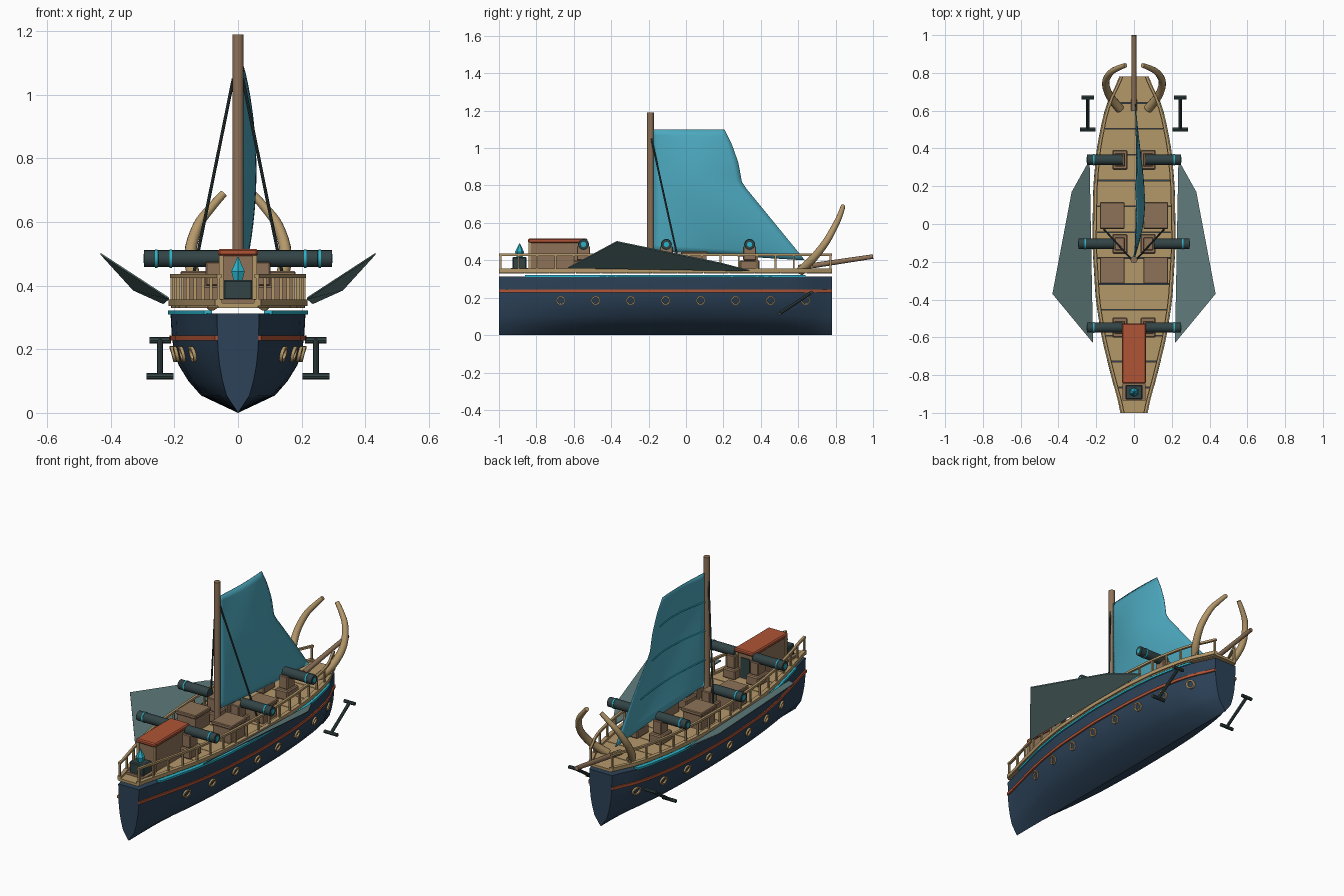
import bpy, bmesh, math
from mathutils import Vector

if "Cube" in bpy.data.objects:
    bpy.data.objects.remove(bpy.data.objects["Cube"])


def mat(name, r, g, b):
    m = bpy.data.materials.new(name)
    lin = [((c / 255 + 0.055) / 1.055) ** 2.4 for c in (r, g, b)]
    m.diffuse_color = (*lin, 1)
    m.use_nodes = True
    m.node_tree.nodes["Principled BSDF"].inputs["Base Color"].default_value = m.diffuse_color
    return m


NAVY = mat("navy hull", 44, 66, 88)
TAN = mat("pale wood", 180, 152, 106)
BROWN = mat("brown wood", 142, 114, 88)
RED = mat("rust red", 176, 84, 54)
DARK = mat("dark metal", 50, 67, 69)
CYAN = mat("bright cyan", 42, 178, 200)
SAIL = mat("sail blue", 76, 168, 190)
GREY = mat("grey green fin", 98, 126, 126)

# half width of the deck along the length
OUTLINE = [(-1, .063), (-.9, .09), (-.8, .117), (-.6, .166), (-.4, .197), (-.1, .215),
           (.2, .21), (.4, .192), (.6, .152), (.7, .112), (.78, .065)]


def lerp(table, t):
    for (a, p), (b, q) in zip(table, table[1:]):
        if t <= b:
            return p + (q - p) * max(0, t - a) / (b - a)
    return table[-1][1]


def width(y):
    # lightly averaged for a fair curve
    return sum(lerp(OUTLINE, min(.78, max(-1, y + d))) for d in (-.04, 0, .04)) / 3


def stations(a, b, n=32):
    return [a + (b - a) * i / n for i in range(n + 1)]


def finish(name, bm, m, smooth=False):
    bmesh.ops.recalc_face_normals(bm, faces=bm.faces)
    me = bpy.data.meshes.new(name)
    bm.to_mesh(me)
    bm.free()
    me.materials.append(m)
    ob = bpy.data.objects.new(name, me)
    bpy.context.collection.objects.link(ob)
    if smooth:
        bpy.context.view_layer.objects.active = ob
        ob.select_set(True)
        bpy.ops.object.shade_smooth_by_angle(angle=math.radians(35))
        ob.select_set(False)
    return ob


def loft(name, rings, m, smooth=True):
    """Skin closed rings of equal length and cap both ends."""
    bm = bmesh.new()
    vs = [[bm.verts.new(p) for p in r] for r in rings]
    n = len(rings[0])
    for a, b in zip(vs, vs[1:]):
        for i in range(n):
            bm.faces.new((a[i], a[(i + 1) % n], b[(i + 1) % n], b[i]))
    bm.faces.new(vs[0])
    bm.faces.new(vs[-1])
    return finish(name, bm, m, smooth)


def box(name, x, y, z, m, bevel=0):
    bm = bmesh.new()
    bmesh.ops.create_cube(bm, size=1)
    for v in bm.verts:
        for i, r in enumerate((x, y, z)):
            v.co[i] = (r[0] + r[1]) / 2 + v.co[i] * (r[1] - r[0])
    if bevel:
        bmesh.ops.bevel(bm, geom=bm.edges[:], offset=bevel, segments=1, affect='EDGES')
    return finish(name, bm, m)


def tube(name, pts, radii, m, sides=12):
    pts = [Vector(p) for p in pts]
    rings = []
    for i, p in enumerate(pts):
        d = pts[min(i + 1, len(pts) - 1)] - pts[max(i - 1, 0)]
        u = d.cross(Vector((1, 0, 0)) if abs(d.normalized().x) < .8 else Vector((0, 1, 0))).normalized()
        w = d.cross(u).normalized()
        r = radii[i] if isinstance(radii, list) else radii
        rings.append([p + r * (u * math.cos(2 * math.pi * k / sides) + w * math.sin(2 * math.pi * k / sides))
                      for k in range(sides)])
    return loft(name, rings, m)


def strip(name, s, off, thick, z0, z1, a, b, m, scale=1):
    """Rectangular moulding following one side of the hull."""
    rings = []
    for y in stations(a, b):
        o = width(y) * scale + off
        rings.append([(s * x, y, z) for x, z in ((o, z0), (o, z1), (o - thick, z1), (o - thick, z0))])
    loft(name, rings, m)


# hull
SECTION = [(0, 0), (.055, .55), (.10, .735), (.15, .88), (.20, .955), (.25, .985), (.312, 1)]
half = [(f, z) for z, f in SECTION]
rings = []
for y in stations(-1, .78, 40):
    w = width(y) * .99
    rings.append([(f * w, y, z) for f, z in half] + [(-f * w, y, z) for f, z in half[:0:-1]])
loft("hull", rings, NAVY)

# deck planks
N = 13
for i in range(N):
    a = -1 + 1.78 * i / N
    b = -1 + 1.78 * (i + 1) / N - (.004 if i < N - 1 else 0)
    rows = [[(x * (width(y) - .004), y, z) for x, z in ((-1, .33), (1, .33), (1, .345), (-1, .345))]
            for y in stations(a, b, 4)]
    loft("deck_plank", rows, TAN)

for s in (-1, 1):
    # mouldings and railing along each side
    strip("red_stripe", s, .008, .012, .228, .244, -1, .78, RED, .965)
    strip("cyan_trim", s, .006, .025, .310, .322, -.86, .64, CYAN)
    strip("gunwale", s, .005, .022, .336, .357, -1, .78, TAN)
    strip("top_rail", s, 0, .014, .424, .436, -1, .78, TAN)
    for i in range(19):
        y = -.992 + 1.764 * i / 18
        x = s * (width(y) - .007)
        box("rail_post", (x - .005, x + .005), (y - .005, y + .005), (.35, .426), TAN)

    # portholes
    for i in range(8):
        y = -.67 + .187 * i
        x = width(y) * .935 + .004
        loop = []
        slope = (width(y + .02) - width(y - .02)) / .04
        for k in range(16):
            t = 2 * math.pi * k / 16
            rad, h = Vector((slope * math.cos(t), math.cos(t), math.sin(t))), .005
            c = Vector((x, y, .185))
            out = Vector((1, 0, 0))
            lean = out * .3 * .02 * math.sin(t)
            ring = [c + lean + rad * r + out * d for r, d in
                    ((.017, -h), (.025, -h), (.025, h), (.017, h))]
            loop.append([(s * p.x, p.y, p.z) for p in ring])
        loft("porthole", loop + [loop[0]], TAN)

    # side fins
    pts = [(.217, -.63, .36), (.432, -.37, .5), (.33, .17, .388), (.235, .34, .345)]
    loft("side_fin", [[(s * x, y, z + d) for x, y, z in pts] for d in (-.003, .003)], GREY, False)

    # mast stays
    tube("mast_stay", [(s * .015, -.185, 1.05), (s * .157, -.03, .35)], .005, DARK, 8)

    # curved tusks
    ctrl = [(.075, .61, .34), (.13, .68, .41), (.15, .75, .5), (.125, .80, .59), (.085, .825, .645), (.045, .84, .69)]
    path = []
    for i in range(len(ctrl) - 1):
        p = [Vector(ctrl[min(max(j, 0), len(ctrl) - 1)]) for j in range(i - 1, i + 3)]
        for k in range(4):
            t = k / 4
            path.append(.5 * (2 * p[1] + (p[2] - p[0]) * t + (2 * p[0] - 5 * p[1] + 4 * p[2] - p[3]) * t * t
                              + (3 * p[1] - p[0] - 3 * p[2] + p[3]) * t ** 3))
    path.append(Vector(ctrl[-1]))
    tube("tusk", [(s * v.x, v.y, v.z) for v in path],
         [.024 - .012 * i / (len(path) - 1) for i in range(len(path))], TAN)

    # hanging anchors
    lo, hi = (s * .245, .5, .115), (s * .245, .67, .228)
    tube("anchor_shaft", [lo, hi], .009, DARK, 8)
    for c, r in ((lo, .042), (hi, .034)):
        tube("anchor_bar", [(c[0] - r, c[1], c[2]), (c[0] + r, c[1], c[2])], .01, DARK, 8)

    # cannons on carriages
    for y, end in ((-.548, .25), (-.105, .295), (.34, .25)):
        tube("cannon_barrel", [(s * (end - .19), y, .485), (s * end, y, .485)], .027, DARK, 16)
        tube("cannon_band", [(s * (end - .042), y, .485), (s * (end - .034), y, .485)], .0295, CYAN, 16)
        tube("cannon_muzzle", [(s * end, y, .485), (s * (end + .002), y, .485)], .014, CYAN, 16)
        cx = s * .075
        box("carriage_base", (cx - .04, cx + .04), (y - .053, y + .053), (.345, .40), BROWN, .006)
        box("carriage_top", (cx - .027, cx + .027), (y - .035, y + .035), (.40, .475), BROWN, .004)

    # deck crates
    for y in (.045, -.245):
        cx = s * .115
        box("crate", (cx - .058, cx + .058), (y - .064, y + .064), (.345, .425), BROWN)
        box("crate_lid", (cx - .066, cx + .066), (y - .071, y + .071), (.425, .446), BROWN, .004)

    # cabin corner posts
    for y in (-.835, -.545):
        box("cabin_post", (s * .052 - .007, s * .052 + .007), (y - .007, y + .007), (.345, .495), TAN)

# mast and bowsprit
tube("mast", [(0, -.19, .34), (0, -.19, 1.19)], .018, BROWN, 16)
tube("bowsprit", [(0, .6, .36), (0, 1.0, .42)], [.015, .012], BROWN)

# sail: billowed sheet with a stepped trailing edge
EDGE = [(.40, .635), (.42, .62), (.81, .30), (.92, .28), (1.02, .245), (1.1, .205)]


def sail_point(u, z):
    y = -.175 + (lerp(EDGE, z) + .175) * u
    s = (z - .38) / .74
    base = .45 - .05 * u
    zz = 1.1 - (1.1 - z) * (1.1 - base) / .7
    return Vector((.004 + .052 * math.sin(math.pi * s) ** .7 * math.sin(math.pi * min(1, u * .9)), y, zz))


bm = bmesh.new()
grid = [[bm.verts.new(sail_point(i / 16, .4 + .7 * j / 20)) for i in range(17)] for j in range(21)]
for a, b in zip(grid, grid[1:]):
    for i in range(16):
        bm.faces.new((a[i], a[i + 1], b[i + 1], b[i]))
sail = finish("sail", bm, SAIL, True)
mod = sail.modifiers.new("thickness", 'SOLIDIFY')
mod.thickness = .004
mod.offset = 0

# sail battens
for z in (.56, .74, .92):
    line = [sail_point(.8 * i / 12, z) - Vector((.004, 0, 0)) for i in range(13)]
    tube("sail_batten", line, .004, CYAN, 6)

# cabin
box("cabin", (-.052, .052), (-.835, -.545), (.345, .495), BROWN)
box("cabin_roof", (-.063, .063), (-.845, -.527), (.493, .516), RED, .006)
box("cabin_door", (-.028, .028), (-.546, -.54), (.35, .465), DARK)

# crystal lamp at the front end
box("lamp_plinth", (-.062, .062), (-.935, -.845), (.343, .358), BROWN)
box("lamp_base", (-.046, .046), (-.928, -.852), (.355, .418), DARK, .005)
tube("lamp_crystal", [(0, -.89, .41), (0, -.89, .445), (0, -.89, .49)], [.014, .024, .002], CYAN, 6)
